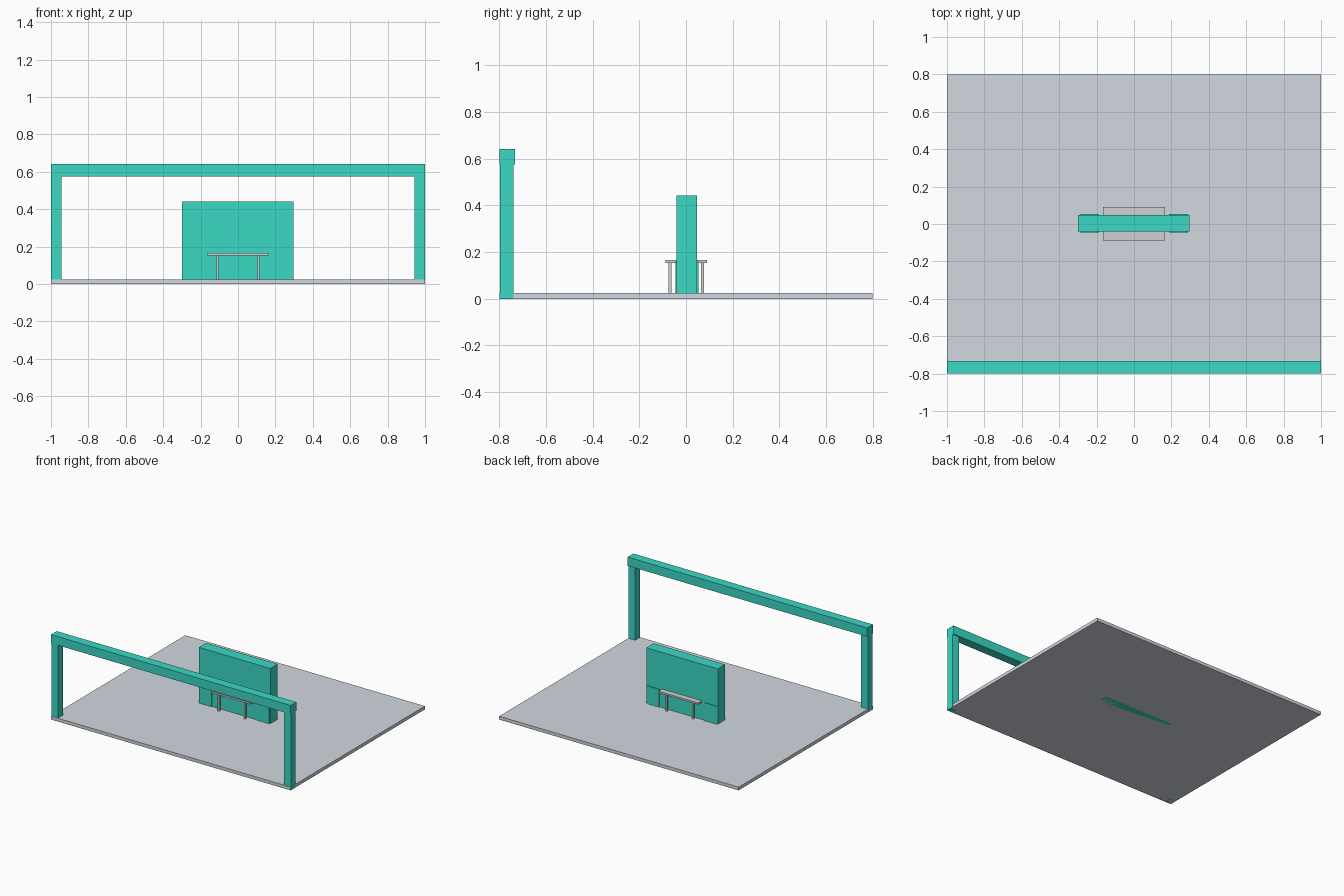
import bpy

if "Cube" in bpy.data.objects:
    bpy.data.objects.remove(bpy.data.objects["Cube"])


def material(name, rgb):
    m = bpy.data.materials.new(name)
    m.diffuse_color = (*rgb, 1.0)
    m.use_nodes = True
    m.node_tree.nodes["Principled BSDF"].inputs["Base Color"].default_value = m.diffuse_color
    return m


TEAL = material("teal", (0.043, 0.70, 0.56))
FLOOR = material("cool_grey", (0.645, 0.69, 0.745))
METAL = material("neutral_grey", (0.65, 0.64, 0.65))


def box(name, x, y, z, mat):
    """Axis-aligned box from (min, max) pairs."""
    bpy.ops.mesh.primitive_cube_add(size=1)
    ob = bpy.context.object
    ob.name = name
    for v in ob.data.vertices:
        v.co = [r[0] if c < 0 else r[1] for c, r in zip(v.co, (x, y, z))]
    ob.data.materials.append(mat)
    return ob


def span(x0, x1, side):
    return tuple(sorted((x0 * side, x1 * side)))


# Ground slab
box("floor_slab", (-0.9995, 0.9995), (-0.8, 0.8), (0, 0.025), FLOOR)

# Entrance gate
box("gate_beam", (-1, 1), (-0.8, -0.732), (0.575, 0.641), TEAL)
for side, label in ((-1, "left"), (1, "right")):
    box("gate_post_" + label, span(0.943, 1.0, side),
        (-0.797, -0.74), (0, 0.575), TEAL)

# Central wall
CY = 0.004
box("wall", (-0.299, 0.298), (CY - 0.044, CY + 0.044), (0, 0.442), TEAL)

# Shallow base panels at both ends of the wall, on both faces
for side, label in ((-1, "left"), (1, "right")):
    for face, flabel in ((-1, "front"), (1, "back")):
        y = sorted((CY + face * 0.04, CY + face * 0.0495))
        box(f"base_panel_{flabel}_{label}", span(0.188, 0.29, side),
            y, (0.02, 0.16), TEAL)

# Counter shelf passing through the wall, with slim legs
box("counter_top", (-0.165, 0.165), (-0.088, 0.09), (0.153, 0.166), METAL)
for side, label in ((-1, "left"), (1, "right")):
    for face, flabel in ((-1, "front"), (1, "back")):
        y = sorted((0.001 + face * 0.064, 0.001 + face * 0.077))
        box(f"counter_leg_{flabel}_{label}", span(0.104, 0.116, side),
            y, (0.02, 0.155), METAL)
